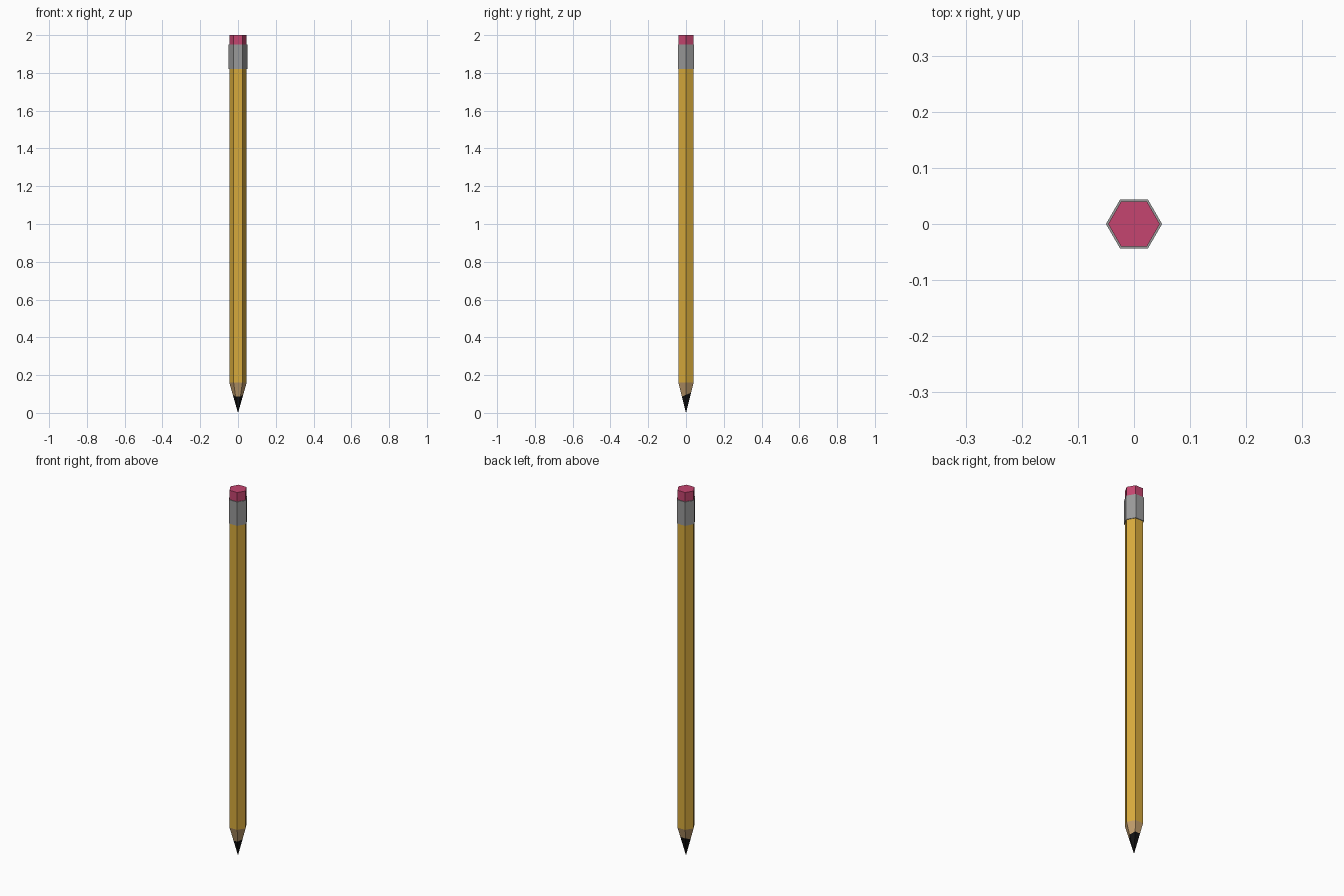
import bpy, bmesh
from math import cos, sin, pi

if "Cube" in bpy.data.objects:
    bpy.data.objects.remove(bpy.data.objects["Cube"])

SIDES = 6
BODY_R, BODY_BOTTOM = 0.046, 0.16


def material(name, rgb):
    m = bpy.data.materials.new(name)
    m.diffuse_color = (*rgb, 1)
    m.use_nodes = True
    m.node_tree.nodes["Principled BSDF"].inputs["Base Color"].default_value = m.diffuse_color
    return m


def ring(bm, r, z):
    return [bm.verts.new((r * cos(2 * pi * i / SIDES), r * sin(2 * pi * i / SIDES), z))
            for i in range(SIDES)]


def lead_ring(bm):
    # sharpening line sits lower at the front than at the back
    verts = []
    for i in range(SIDES):
        a = 2 * pi * i / SIDES
        z = 0.096 + 0.012 * sin(a)
        r = BODY_R * z / BODY_BOTTOM
        verts.append(bm.verts.new((r * cos(a), r * sin(a), z)))
    return verts


def bridge(bm, low, high):
    for i in range(SIDES):
        j = (i + 1) % SIDES
        bm.faces.new((low[i], low[j], high[j], high[i]))


def finish(bm, name, mat=None):
    bmesh.ops.recalc_face_normals(bm, faces=bm.faces)
    me = bpy.data.meshes.new(name)
    bm.to_mesh(me)
    bm.free()
    if mat:
        me.materials.append(mat)
    ob = bpy.data.objects.new(name, me)
    bpy.context.collection.objects.link(ob)


def prism(name, r, z0, z1, mat=None):
    bm = bmesh.new()
    low, high = ring(bm, r, z0), ring(bm, r, z1)
    bridge(bm, low, high)
    bm.faces.new(low)
    bm.faces.new(high)
    finish(bm, name, mat)


yellow = material("yellow_paint", (0.68, 0.40, 0.045))
pink = material("pink_rubber", (0.56, 0.06, 0.16))
wood_mat = material("bare_wood", (0.52, 0.33, 0.15))
black = material("graphite", (0.006, 0.006, 0.006))
metal = material("grey_metal", (0.32, 0.32, 0.32))

# painted shaft, metal band and eraser
prism("shaft", BODY_R, BODY_BOTTOM, 1.83, yellow)
prism("ferrule", 0.05, 1.82, 1.95, metal)
prism("eraser", BODY_R, 1.94, 2.0, pink)

# sharpened wood
bm = bmesh.new()
bridge(bm, lead_ring(bm), ring(bm, BODY_R, BODY_BOTTOM))
finish(bm, "sharpened_wood", wood_mat)

# lead point
bm = bmesh.new()
top, tip = lead_ring(bm), bm.verts.new((0, 0, 0))
for i in range(SIDES):
    bm.faces.new((tip, top[(i + 1) % SIDES], top[i]))
finish(bm, "lead_point", black)
